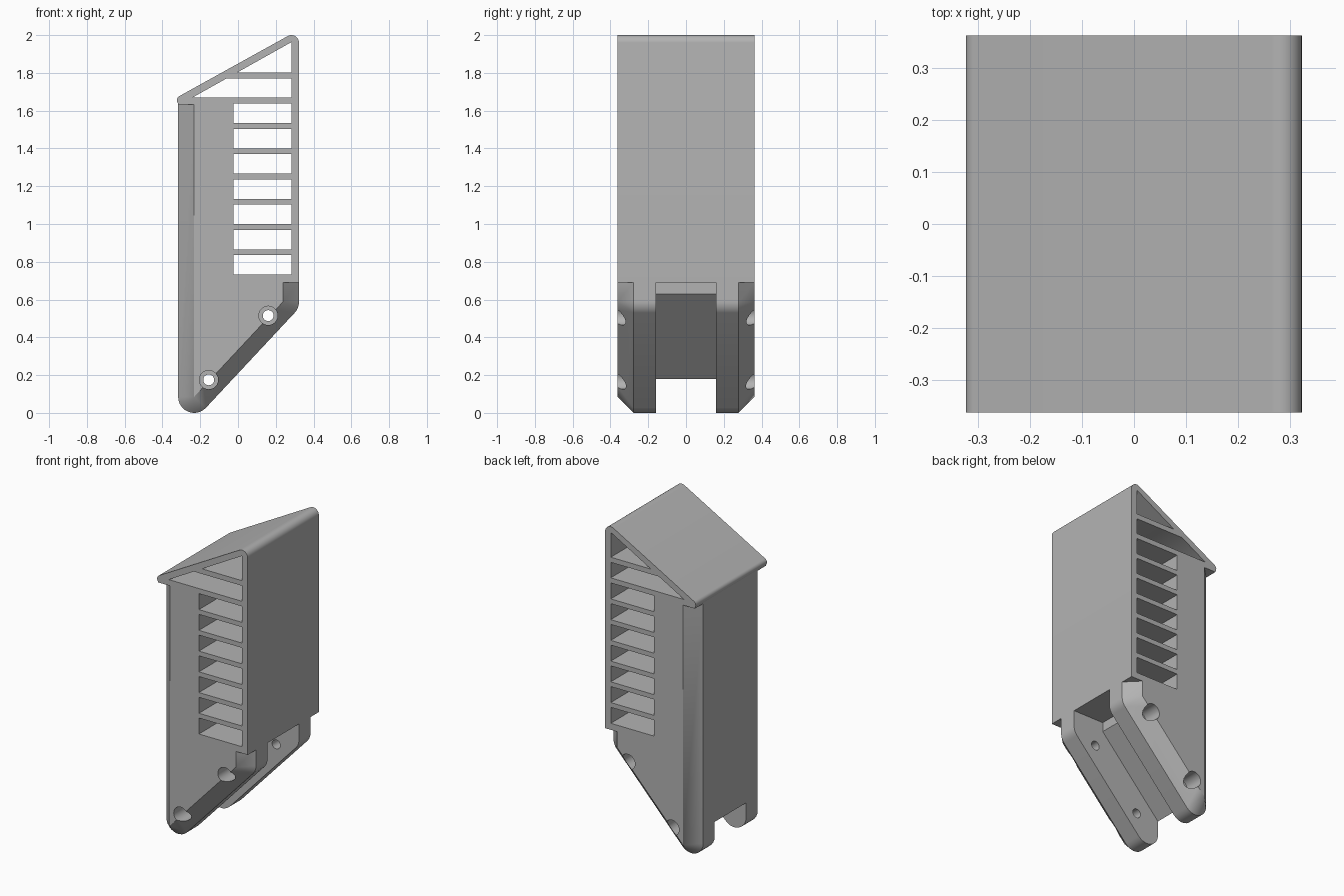
import bpy, bmesh
from math import cos, sin, radians, atan, degrees

cube = bpy.data.objects.get("Cube")
if cube:
    bpy.data.objects.remove(cube)

HALF = 0.3625      # half depth of the body
CH = 0.085         # chamfer width and corner radius
LEFT, RIGHT = -0.317, 0.323
SLOPE = 0.56       # roof pitch

grey = bpy.data.materials.new("plain_grey")
grey.use_nodes = True
grey.diffuse_color = (0.45, 0.45, 0.45, 1)
grey.node_tree.nodes["Principled BSDF"].inputs["Base Color"].default_value = grey.diffuse_color


def arc(cx, cz, r, start, end, n=10):
    angles = [radians(start + (end - start) * i / n) for i in range(n + 1)]
    return [(cx + r * cos(a), cz + r * sin(a)) for a in angles]


def loft(bm, layers):
    """Join equal-length (x, z) rings placed at given y into a closed solid."""
    rings = [[bm.verts.new((x, y, z)) for x, z in ring] for y, ring in layers]
    n = len(rings[0])
    for a, b in zip(rings, rings[1:]):
        for i in range(n):
            j = (i + 1) % n
            bm.faces.new((a[i], a[j], b[j], b[i]))
    bm.faces.new(rings[0])
    bm.faces.new(rings[-1])


def make_object(name, bm):
    bmesh.ops.remove_doubles(bm, verts=bm.verts, dist=1e-5)
    bmesh.ops.recalc_face_normals(bm, faces=bm.faces)
    mesh = bpy.data.meshes.new(name)
    bm.to_mesh(mesh)
    bm.free()
    mesh.materials.append(grey)
    obj = bpy.data.objects.new(name, mesh)
    bpy.context.collection.objects.link(obj)
    return obj


# Shared outline: rounded ridge and rounded eave
pitch = 90 + degrees(atan(SLOPE))
roof = arc(0.283, 1.96, 0.04, 0, pitch) + arc(-0.298, 1.655, 0.0255, pitch, 220)
eave = (LEFT, 1.632)

# Lower outline: rounded at mid depth, sharp at the chamfered ends
foot = (LEFT + CH, CH)
knee = (RIGHT - CH, 0.588)
lean = degrees(atan((knee[1] - foot[1]) / (knee[0] - foot[0]))) - 90
foot_arc = arc(*foot, CH, 180, 360 + lean)
knee_arc = arc(*knee, CH, lean, 0)
step = (RIGHT, 0.69)
outer = roof + [eave, eave] + foot_arc + knee_arc + [step, step]
inner = (roof + [eave, (foot[0], eave[1])] + [foot] * len(foot_arc)
         + [knee] * len(knee_arc) + [(knee[0], step[1]), step])

# Ring positions that coincide are merged before faces are built
bm = bmesh.new()
layers = [(-HALF, inner), (CH - HALF, outer), (HALF - CH, outer), (HALF, inner)]
rings = []
for y, ring in layers:
    made = {}
    row = []
    for x, z in ring:
        key = (round(x, 5), round(z, 5))
        if key not in made:
            made[key] = bm.verts.new((x, y, z))
        row.append(made[key])
    rings.append(row)
count = len(outer)
for a, b in zip(rings, rings[1:]):
    for i in range(count):
        j = (i + 1) % count
        corners = list(dict.fromkeys((a[i], a[j], b[j], b[i])))
        if len(corners) > 2:
            bm.faces.new(corners)
for cap in (rings[0], rings[-1]):
    bm.faces.new(list(dict.fromkeys(cap)))
body = make_object("slatted_housing", bm)

# Vent windows, roof openings and the slot between the two legs
openings = bmesh.new()


def prism(bm, ring, y0, y1):
    loft(bm, [(y0, ring), (y1, ring)])


WALL = 0.283


def roof_x(z):
    return WALL + (z - 1.963) / SLOPE


for i in range(7):
    z = 0.732 + i * 0.1337
    prism(openings, [(-0.025, z), (WALL, z), (WALL, z + 0.103), (-0.025, z + 0.103)], -1, 1)
prism(openings, [(roof_x(1.67), 1.67), (WALL, 1.67), (WALL, 1.77), (roof_x(1.77), 1.77)], -1, 1)
prism(openings, [(roof_x(1.803), 1.803), (WALL, 1.803), (WALL, 1.963)], -1, 1)
prism(openings, [(-0.4, 0.091), (0.104, 0.63), (0.104, 0.69), (0.5, 0.69),
                 (0.5, -0.3), (-0.4, -0.3)], -0.16, 0.16)

# Screw holes with wide recessed seats
holes, seats = bmesh.new(), bmesh.new()
for x, z in ((0.16, 0.515), (-0.155, 0.175)):
    prism(holes, arc(x, z, 0.029, 0, 345, 23), -1, 1)
    for s in (-1, 1):
        prism(seats, arc(x, z, 0.05, 0, 345, 23), s * 0.24, s)

bpy.context.view_layer.objects.active = body
body.select_set(True)
for name, bm in (("openings", openings), ("seats", seats), ("holes", holes)):
    cutter = make_object(name + "_cutter", bm)
    cutter.hide_render = True
    mod = body.modifiers.new(name, "BOOLEAN")
    mod.operation = "DIFFERENCE"
    mod.solver = "EXACT"
    mod.object = cutter
    bpy.ops.object.modifier_apply(modifier=mod.name)
    bpy.data.objects.remove(cutter)

bpy.ops.object.shade_smooth_by_angle(angle=radians(30))
